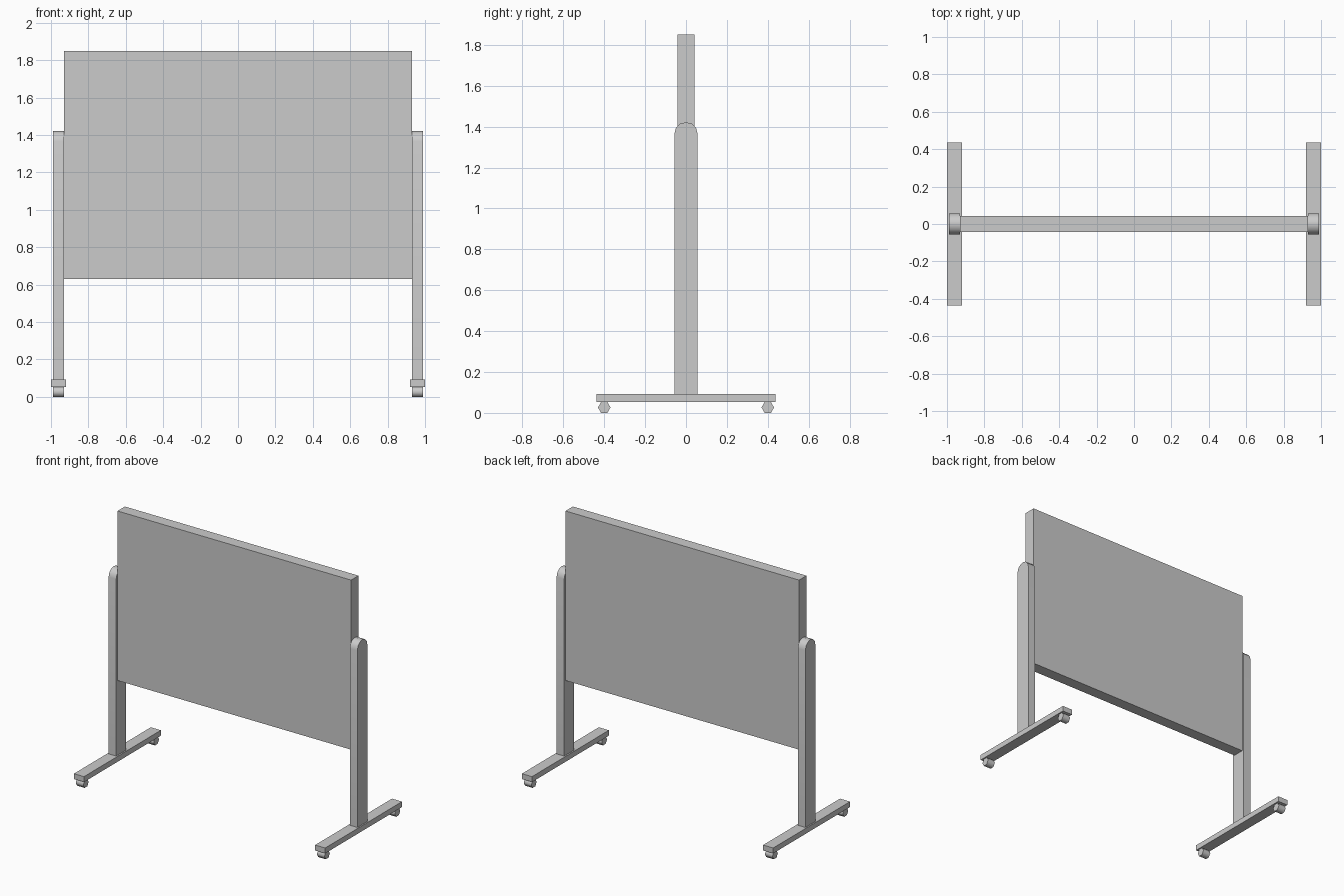
import bpy
from math import cos, sin, pi, radians

if "Cube" in bpy.data.objects:
    bpy.data.objects.remove(bpy.data.objects["Cube"])


def prism(name, profile, x0, x1, smooth=None):
    """Extrude a (y, z) profile along x."""
    n = len(profile)
    verts = [(x, y, z) for x in (x0, x1) for y, z in profile]
    faces = [tuple(range(n))[::-1], tuple(range(n, 2 * n))]
    faces += [(i, (i + 1) % n, n + (i + 1) % n, n + i) for i in range(n)]
    mesh = bpy.data.meshes.new(name)
    mesh.from_pydata(verts, [], faces)
    obj = bpy.data.objects.new(name, mesh)
    bpy.context.collection.objects.link(obj)
    if smooth:
        bpy.ops.object.select_all(action='DESELECT')
        obj.select_set(True)
        bpy.context.view_layer.objects.active = obj
        bpy.ops.object.shade_smooth_by_angle(angle=radians(smooth))
    return obj


def rect(y, z0, z1):
    return [(-y, z0), (y, z0), (y, z1), (-y, z1)]


# Writing panel
prism("board_panel", rect(0.042, 0.63, 1.85), -0.93, 0.93)

# Post profile with a rounded top
R, TOP, SEG = 0.057, 1.422, 6
post = [(-R, 0.092), (R, 0.092)]
post += [(R * cos(pi * i / SEG), TOP - R + R * sin(pi * i / SEG)) for i in range(SEG + 1)]

for side, s in (("left", -1), ("right", 1)):
    c = s * 0.96
    # Upright post and foot bar
    prism(f"{side}_post", post, c - 0.03, c + 0.03, 40)
    prism(f"{side}_foot", rect(0.437, 0.053, 0.092), c - 0.04, c + 0.04)
    # Six-sided caster wheels
    for end, y in (("front", -0.4), ("back", 0.4)):
        wheel = [(y + 0.0306 * cos(pi * i / 3), 0.0265 + 0.0306 * sin(pi * i / 3)) for i in range(6)]
        prism(f"{side}_{end}_caster", wheel, c - 0.03, c + 0.03, 65)
